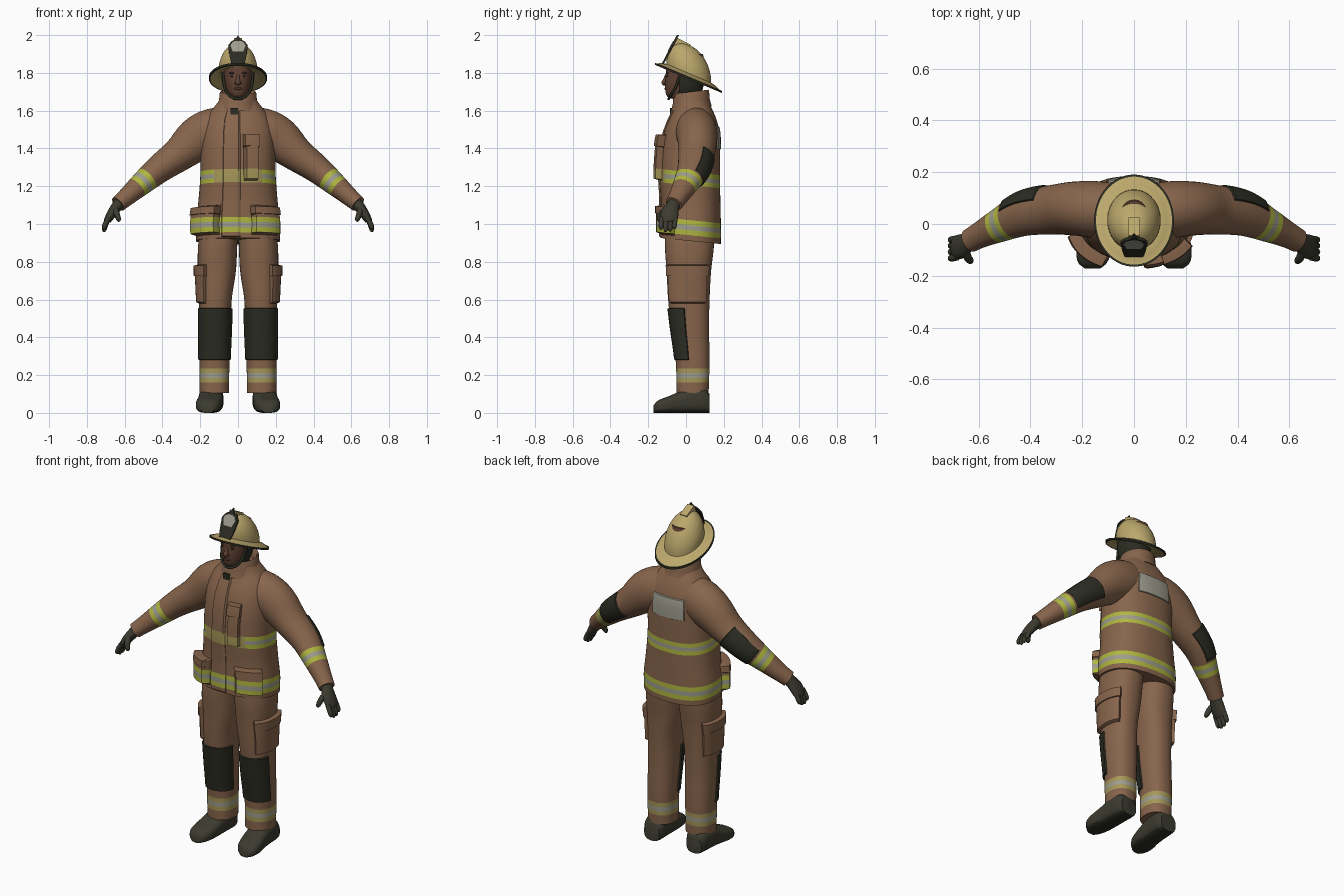
import bpy, bmesh, math
from mathutils import Vector, Matrix

if "Cube" in bpy.data.objects:
    bpy.data.objects.remove(bpy.data.objects["Cube"])

COLORS = {
    "brown_fabric": (.245, .130, .072), "skin": (.120, .056, .034),
    "tan_helmet": (.500, .390, .150), "dark_pad": (.024, .025, .016),
    "olive_rubber": (.045, .044, .030), "lime_trim": (.430, .470, .050),
    "dull_yellow": (.380, .310, .100), "silver": (.340, .335, .270),
    "dark_skin": (.070, .032, .022),
}
MATS = {}
for n, c in COLORS.items():
    MATS[n] = bpy.data.materials.new(n)
    MATS[n].diffuse_color = (*c, 1)
X, Y, Z = Vector((1, 0, 0)), Vector((0, 1, 0)), Vector((0, 0, 1))


def finish(name, bm, faces, mirror=False, angle=40):
    """faces: list of (face, colour name)"""
    used = []
    for f, col in faces:
        if col not in used:
            used.append(col)
        f.material_index = used.index(col)
    bmesh.ops.recalc_face_normals(bm, faces=bm.faces)
    me = bpy.data.meshes.new(name)
    bm.to_mesh(me)
    bm.free()
    for col in used:
        me.materials.append(MATS[col])
    ob = bpy.data.objects.new(name, me)
    bpy.context.collection.objects.link(ob)
    bpy.ops.object.select_all(action='DESELECT')
    ob.select_set(True)
    bpy.context.view_layer.objects.active = ob
    bpy.ops.object.shade_smooth_by_angle(angle=math.radians(angle))
    if mirror:
        ob.modifiers.new("mirror", 'MIRROR')
    return ob


def steps(a, b, n, extra=()):
    vals = [a + (b - a) * i / n for i in range(n + 1)]
    vals = [v for v in vals if all(abs(v - e) > .006 for e in extra) or v in (a, b)]
    return sorted(set(vals + [e for e in extra if a < e < b]))


class Shell:
    """Smooth loft; rows are (key, cx, cy, cz, radius_u, radius_v)."""
    def __init__(self, rows, v=None, power=2.0):
        self.rows, self.v, self.e = rows, v, 2 / power

    def sample(self, k):
        r = self.rows
        k = min(max(k, r[0][0]), r[-1][0])
        i = max(j for j in range(len(r) - 1) if r[j][0] <= k)
        h = r[i + 1][0] - r[i][0]
        t = (k - r[i][0]) / h

        def slope(j, c):
            a, b = max(j - 1, 0), min(j + 1, len(r) - 1)
            return (r[b][c] - r[a][c]) / (r[b][0] - r[a][0]) * h
        return [(2*t**3 - 3*t**2 + 1) * r[i][c] + (t**3 - 2*t**2 + t) * slope(i, c)
                + (3*t**2 - 2*t**3) * r[i + 1][c] + (t**3 - t**2) * slope(i + 1, c)
                for c in range(1, 6)]

    def point(self, k, a, off=0):
        x, y, z, ru, rv = self.sample(k)
        u, v = X, self.v
        if v is None:
            d = .01
            t = (Vector(self.sample(k + d)[:3]) - Vector(self.sample(k - d)[:3])).normalized()
            u = (Y - t * Y.dot(t)).normalized()
            v = t.cross(u)
        c, s = math.cos(a), math.sin(a)
        return (Vector((x, y, z)) + u * (ru + off) * math.copysign(abs(c) ** self.e, c)
                + v * (rv + off) * math.copysign(abs(s) ** self.e, s))

    def build(self, name, ks, rule, n=40, mirror=False, angle=40):
        bm, faces = bmesh.new(), []
        ang = [2 * math.pi * (j + .5) / n for j in range(n)]
        rings = [[bm.verts.new(self.point(k, a)) for a in ang] for k in ks]
        for i in range(len(ks) - 1):
            for j in range(n):
                m = (j + 1) % n
                f = bm.faces.new((rings[i][j], rings[i][m], rings[i + 1][m], rings[i + 1][j]))
                faces.append((f, rule((ks[i] + ks[i + 1]) / 2, f.calc_center_median())))
        for ring, k in ((rings[0], ks[0]), (rings[-1], ks[-1])):
            f = bm.faces.new(ring)
            faces.append((f, rule(k, f.calc_center_median())))
        return finish(name, bm, faces, mirror, angle)

    def patch(self, name, k0, k1, a0, a1, off, rule, edge=.006, extra=(), mirror=False):
        """Raised closed panel lying on the loft; angles in degrees."""
        a0, a1 = math.radians(a0), math.radians(a1)
        ea = edge / .15
        ks = [k0] + steps(k0 + edge, k1 - edge, 10, extra) + [k1]
        an = [a0] + steps(a0 + ea, a1 - ea, 14) + [a1]
        bm, faces = bmesh.new(), []
        K, A = len(ks), len(an)

        def lift(i, j):
            return off if 0 < i < K - 1 and 0 < j < A - 1 else 0.001
        top = [[bm.verts.new(self.point(ks[i], an[j], lift(i, j))) for j in range(A)] for i in range(K)]
        low = [[bm.verts.new(self.point(k, a, -.012)) for a in an] for k in ks]
        for i in range(K - 1):
            for j in range(A - 1):
                for g in (top, low):
                    f = bm.faces.new((g[i][j], g[i][j + 1], g[i + 1][j + 1], g[i + 1][j]))
                    faces.append((f, rule((ks[i] + ks[i + 1]) / 2, f.calc_center_median())))
        edge_ij = ([(0, j) for j in range(A)] + [(i, A - 1) for i in range(1, K)]
                   + [(K - 1, j) for j in range(A - 2, -1, -1)] + [(i, 0) for i in range(K - 2, 0, -1)])
        for (i, j), (p, q) in zip(edge_ij, edge_ij[1:] + edge_ij[:1]):
            f = bm.faces.new((top[i][j], top[p][q], low[p][q], low[i][j]))
            faces.append((f, rule(ks[i], f.calc_center_median())))
        return finish(name, bm, faces, mirror)


def plain(col):
    return lambda k, co: col


def tube(name, pts, radii, col, mirror=True):
    rows = [(i, *p, r, r) for i, (p, r) in enumerate(zip(pts, radii))]
    Shell(rows).build(name, steps(0, len(pts) - 1, 4 * (len(pts) - 1)), plain(col), 12, mirror)


def blob(name, loc, size, col, mirror=False):
    bm = bmesh.new()
    bmesh.ops.create_uvsphere(bm, u_segments=16, v_segments=10, radius=1,
                              matrix=Matrix.Translation(loc) @ Matrix.Diagonal((*size, 1)))
    finish(name, bm, [(f, col) for f in bm.faces], mirror)


def plate(name, pts, depth, col):
    """Extruded outline, pts are 3D points"""
    bm = bmesh.new()
    f = bm.faces.new([bm.verts.new(p) for p in pts])
    new = bmesh.ops.extrude_face_region(bm, geom=[f])["geom"]
    bmesh.ops.translate(bm, vec=depth, verts=[v for v in new if isinstance(v, bmesh.types.BMVert)])
    finish(name, bm, [(g, col) for g in bm.faces], angle=20)


def stripe(k, lo, hi):
    f = (k - lo) / (hi - lo)
    return None if not 0 < f < 1 else "silver" if 1/3 < f < 2/3 else "lime_trim"


def thirds(lo, hi):
    return [lo + (hi - lo) * i / 3 for i in range(4)]


# Jacket body with two reflective bands
CHEST, HEM = (1.205, 1.275), (.94, 1.02)
JE = thirds(*CHEST) + thirds(*HEM)


def jacket_rule(k, co):
    c = stripe(k, *CHEST)
    if c and co.y < -.08 and abs(co.x) < .13:
        c = "dull_yellow"
    return c or stripe(k, *HEM) or "brown_fabric"


body = Shell([(z, 0, cy, z, rx, ry) for z, cy, rx, ry in (
    (.91, .025, .222, .16), (1.0, .025, .225, .16), (1.1, .025, .212, .158), (1.25, .02, .2, .16),
    (1.4, .025, .198, .155), (1.5, .035, .19, .142), (1.57, .042, .165, .118),
    (1.62, .042, .125, .095), (1.66, .03, .095, .085))], Vector((0, 1, -.1)), 2.4)
body.build("jacket", steps(.91, 1.66, 28, JE), jacket_rule, 56)
body.patch("front_placket", .915, 1.62, -109, -88, .008, jacket_rule, .004, JE)
body.patch("radio_pocket", 1.215, 1.45, -84, -64, .034, jacket_rule, .007, JE)
body.patch("radio_pocket_flap", 1.39, 1.46, -85, -63, .041, plain("brown_fabric"), .005)
for nm, a0, a1, off in (("right_hip_pocket", -165, -112, .04), ("left_hip_pocket", -75, -28, .03)):
    body.patch(nm, .93, 1.075, a0, a1, off, jacket_rule, .009, JE)
    body.patch(nm + "_flap", 1.03, 1.085, a0 - 1, a1 + 1, off + .006, plain("brown_fabric"), .009)
body.patch("back_panel", 1.41, 1.53, 62, 118, .005, plain("silver"), .003)

# Collar, folded over a hollow inside
collar = Shell([(i, 0, .028, z, r, r * .97) for i, (z, r) in enumerate((
    (1.61, .112), (1.65, .101), (1.69, .098), (1.70, .094), (1.69, .086), (1.64, .082)))], Vector((0, 1, .12)))
collar.build("collar", range(6), plain("brown_fabric"), 32)
plate("collar_clasp", [(x, -.085, z) for x, z in ((-.04, 1.58), (.0, 1.58), (.0, 1.615), (-.04, 1.615))],
      (0, .03, 0), "dark_pad")

# Sleeves with elbow pads and bands
SL = (.48, .535)
arm = Shell([(r[0], *r) for r in (
    (.04, .05, 1.50, .10, .12), (.14, .055, 1.485, .11, .125), (.22, .06, 1.445, .105, .118),
    (.31, .055, 1.37, .096, .092), (.42, .04, 1.29, .086, .075), (.52, -.005, 1.205, .066, .06),
    (.60, -.045, 1.135, .05, .047), (.635, -.065, 1.105, .046, .043))])
arm.build("sleeve", steps(.04, .635, 26, thirds(*SL)),
          lambda k, co: stripe(k, *SL) or "brown_fabric", 36, True)
arm.patch("elbow_pad", .34, .472, -42, 65, .006, plain("dark_pad"), .004, mirror=True)

# Gloves
G = "olive_rubber"
hand = Shell([(0, .615, -.055, 1.122, .036, .034), (1, .64, -.07, 1.095, .036, .03),
              (2, .665, -.085, 1.06, .047, .026), (3, .69, -.092, 1.02, .044, .02),
              (4, .694, -.093, 1.01, .03, .012)])
hand.build("glove_palm", steps(0, 4, 12), plain(G), 20, True)
for i, (y, ln) in enumerate(((-.128, .052), (-.104, .064), (-.08, .062), (-.057, .048))):
    tube(f"glove_finger_{i+1}", [(.683, y, 1.035), (.70, y - .003, 1.035 - ln * .6),
         (.708, y - .004, 1.033 - ln), (.706, y - .004, 1.022 - ln)], (.013, .0135, .012, .004), G)
tube("glove_thumb", [(.65, -.105, 1.08), (.642, -.13, 1.055), (.632, -.142, 1.025), (.63, -.143, 1.012)],
     (.016, .016, .013, .004), G)

# Trousers with knee pads, cargo pockets and cuff bands
CU = (.16, .235)
leg = Shell([(z, cx, cy, z, rx, ry) for z, cx, cy, rx, ry in (
    (.105, .125, .035, .078, .085), (.28, .125, .035, .08, .09), (.45, .122, .022, .084, .10),
    (.6, .12, .015, .087, .11), (.75, .112, .015, .101, .118), (.88, .108, .018, .104, .13),
    (.97, .1, .02, .1, .13))], Y, 2.3)


def leg_rule(k, co):
    c = stripe(k, *CU)
    return "dull_yellow" if c == "lime_trim" else c or "brown_fabric"


leg.build("trouser_leg", steps(.105, .97, 26, thirds(*CU)), leg_rule, 40, True)
leg.patch("knee_pad", .28, .555, -172, -10, .008, plain("dark_pad"), .003, mirror=True)
leg.patch("cargo_pocket", .58, .77, -58, 48, .016, plain("brown_fabric"), .008, mirror=True)
leg.patch("cargo_flap", .72, .785, -60, 50, .022, plain("brown_fabric"), .006, mirror=True)

# Boots with darker soles
boot = Shell([(-y, cx, y, h / 2, rx, h / 2) for y, cx, rx, h in (
    (.125, .14, .05, .10), (.10, .14, .062, .13), (.03, .143, .065, .135), (-.04, .147, .066, .11),
    (-.1, .155, .068, .085), (-.15, .16, .056, .065), (-.172, .16, .03, .04))], Z, 2.8)
boot.build("boot", steps(-.125, .172, 18), lambda k, co: "dark_pad" if co.z < .014 else G, 36, True)

# Head and neck
head = Shell([(z, 0, cy, z, rx, ry) for z, cy, rx, ry in (
    (1.58, .03, .06, .06), (1.65, .015, .056, .062), (1.675, -.02, .046, .08), (1.70, -.018, .06, .09),
    (1.74, -.014, .07, .097), (1.79, -.008, .076, .1), (1.85, 0, .078, .1), (1.90, .01, .06, .08))], Y, 2.1)
head.build("head", steps(1.58, 1.90, 24), plain("skin"), 36)
head.patch("hood", 1.665, 1.85, -12, 192, .012, plain("dark_pad"), .004)
tube("nose", [(0, -.104, 1.79), (0, -.111, 1.765), (0, -.116, 1.748), (0, -.108, 1.738)],
     (.007, .010, .014, .008), "skin", False)
blob("nostril", (.011, -.108, 1.746), (.008, .01, .007), "skin", True)
blob("eye", (.029, -.098, 1.783), (.011, .006, .005), "dark_pad", True)
blob("brow", (.03, -.098, 1.799), (.018, .008, .005), "dark_skin", True)
blob("lips", (0, -.105, 1.717), (.021, .009, .008), "dark_skin")
tube("chin_strap", [(.078, -.03, 1.80), (.073, -.05, 1.735), (.055, -.075, 1.69), (.02, -.09, 1.665),
     (0, -.092, 1.662)], (.007,) * 5, "dark_pad")

# Helmet crown, brim and front shield
T = "tan_helmet"
tilt = Vector((0, 1, -.42))
crown = Shell([(z, 0, .015, z, rx, ry) for z, rx, ry in (
    (1.785, .104, .119), (1.84, .101, .115), (1.89, .084, .097), (1.925, .058, .068),
    (1.943, .032, .038), (1.95, .003, .003))], tilt)
crown.build("helmet_crown", steps(1.785, 1.95, 20), plain(T), 40)
brim = Shell([(i, 0, .013, z, r, r + dy) for i, (z, r, dy) in enumerate((
    (1.80, .098, .014), (1.792, .125, .02), (1.778, .147, .023), (1.779, .154, .024), (1.768, .154, .024),
    (1.768, .147, .023), (1.782, .125, .02), (1.788, .098, .014)))], tilt)
brim.build("helmet_brim", range(8), lambda k, co: "dark_pad" if 2 < k < 5 else T, 48)


def lean(half, dy):
    pts = half + [(-x, z) for x, z in reversed(half) if x > 0]
    return [(x, -.128 + (z - 1.85) * .53 + dy, z) for x, z in pts]


plate("shield", lean([(.035, 1.85), (.045, 1.89), (.052, 1.945), (.036, 1.967), (.014, 1.978), (0, 2.0)], 0),
      (0, .012, 0), "dark_pad")
plate("shield_panel", lean([(.028, 1.912), (.04, 1.945), (.03, 1.962), (.012, 1.97)], -.004),
      (0, .006, 0), "silver")
plate("shield_holder", [(-.022, y, z) for y, z in ((-.104, 1.87), (-.045, 1.985), (.025, 1.95), (0, 1.9))],
      (.044, 0, 0), T)

for m in bpy.data.materials:
    if m.users and not m.is_grease_pencil:
        m.use_nodes = True
        m.node_tree.nodes["Principled BSDF"].inputs["Base Color"].default_value = m.diffuse_color
